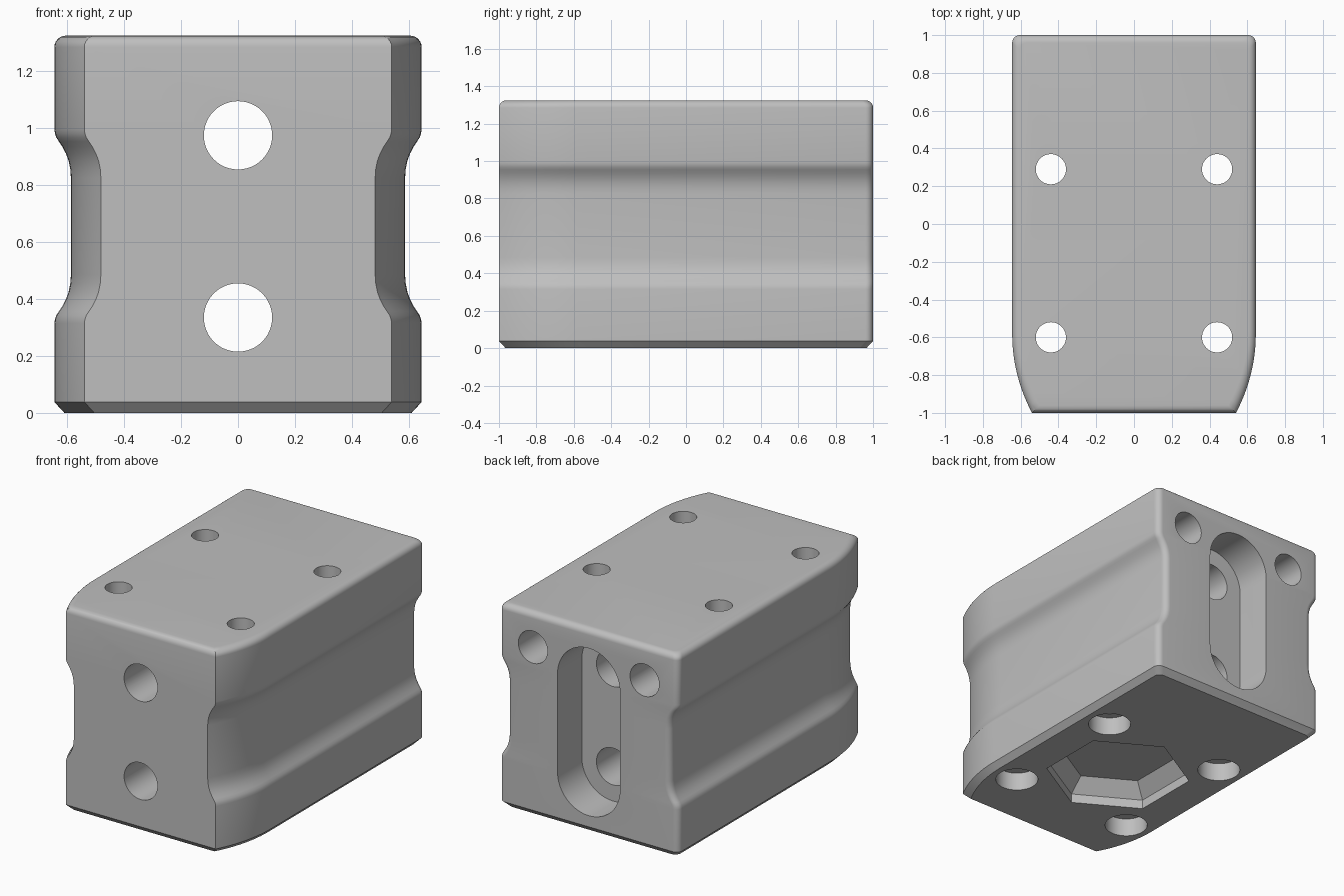
import bpy, bmesh
from math import sin, cos, pi, asin

cube = bpy.data.objects.get("Cube")
if cube:
    bpy.data.objects.remove(cube, do_unlink=True)

GREY = (0.52, 0.52, 0.52, 1)
mat = bpy.data.materials.new("satin_grey")
mat.use_nodes = True
mat.diffuse_color = GREY
mat.node_tree.nodes["Principled BSDF"].inputs["Base Color"].default_value = GREY

HW, HT = 0.645, 1.325    # half width, height
EDGE = 0.04              # rounded edge radius


def loft(name, rings):
    """Closed solid skinned through rings of equal length."""
    bm = bmesh.new()
    vr = [[bm.verts.new(p) for p in ring] for ring in rings]
    n = len(vr[0])
    for a, b in zip(vr, vr[1:]):
        for i in range(n):
            j = (i + 1) % n
            bm.faces.new((a[i], a[j], b[j], b[i]))
    bm.faces.new(vr[0][::-1])
    bm.faces.new(vr[-1])
    bmesh.ops.recalc_face_normals(bm, faces=bm.faces)
    me = bpy.data.meshes.new(name)
    bm.to_mesh(me)
    bm.free()
    me.materials.append(mat)
    ob = bpy.data.objects.new(name, me)
    bpy.context.collection.objects.link(ob)
    return ob


def circle(r, n=48, phase=0.0):
    return [(r * cos(phase + 2 * pi * i / n), r * sin(phase + 2 * pi * i / n)) for i in range(n)]


# Plan outline: straight sides, rounded back corners, nose curving inward
R = 0.89
sweep = asin(0.42 / R)
half = []
for i in range(13):
    t = sweep * (1 - i / 12)
    half.append((HW - R * (1 - cos(t)), -0.58 - R * sin(t)))
for i in range(7):
    t = pi / 2 * i / 6
    half.append((HW - EDGE + EDGE * cos(t), 1 - EDGE + EDGE * sin(t)))
plan = half + [(-x, y) for x, y in reversed(half)]


def body_ring(z, inset, groove):
    ring = []
    for x, y in plan:
        s = 1 if x > 0 else -1
        ring.append((x - s * (inset + groove), y * (1 - inset), z))
    return ring


# Waist groove: small convex lip running into a long concave fillet
lip = [(0, 0), (0.014, 0.002), (0.028, 0.007), (0.042, 0.016), (0.06, 0.028),
       (0.085, 0.041), (0.11, 0.05), (0.14, 0.056), (0.17, 0.058)]
rings = [body_ring(0, 0.035, 0), body_ring(0.038, 0, 0)]
rings += [body_ring(0.315 + dz, 0, g) for dz, g in lip]
rings += [body_ring(0.995 - dz, 0, g) for dz, g in reversed(lip)]
for i in range(7):
    t = pi / 2 * i / 6
    rings.append(body_ring(HT - EDGE + EDGE * sin(t), EDGE * (1 - cos(t)), 0))
body = loft("mounting_block", rings)


# Cutters
def bore_z(name, x, y, r, z0, z1):
    return loft(name, [[(x + a, y + b, z) for a, b in circle(r)] for z in (z0, z1)])


def bore_y(name, x, z, r, y0, y1):
    return loft(name, [[(x + a, y, z + b) for a, b in circle(r)] for y in (y0, y1)])


cutters = []
LOW, HIGH = 0.335, 0.975
# Long slot in the back
SLOT_R = 0.225
arc = [pi * i / 24 for i in range(25)]
slot = [(SLOT_R * cos(t), HIGH + SLOT_R * sin(t)) for t in arc]
slot += [(-SLOT_R * cos(t), LOW - SLOT_R * sin(t)) for t in arc]
cutters.append(loft("slot_cutter", [[(x, y, z) for x, z in slot] for y in (0.75, 1.1)]))
# Holes from the front into the slot
for z in (LOW, HIGH):
    cutters.append(bore_y("front_hole_cutter", 0, z, 0.12, -1.1, 0.85))
# Blind holes in the back, vertical screw holes with counterbores below
for x in (-1, 1):
    cutters.append(bore_y("back_hole_cutter", 0.402 * x, 1.10, 0.105, 0.5, 1.1))
    for y in (-0.6, 0.29):
        cutters.append(bore_z("screw_hole_cutter", 0.44 * x, y, 0.08, -0.1, 1.5))
        cutters.append(bore_z("counterbore_cutter", 0.44 * x, y, 0.13, -0.1, 0.12))
# Hexagonal pocket underneath, tapering above a straight rim
hexes = [(-0.1, 0.445), (0.06, 0.445), (0.15, 0.355)]
cutters.append(loft("hex_pocket_cutter", [
    [(a, b - 0.155, z) for a, b in circle(r, 6, pi / 2)] for z, r in hexes]))

bpy.context.view_layer.objects.active = body
body.select_set(True)
for c in cutters:
    c.hide_render = True
    mod = body.modifiers.new("cut", 'BOOLEAN')
    mod.operation = 'DIFFERENCE'
    mod.solver = 'EXACT'
    mod.object = c
    bpy.ops.object.modifier_apply(modifier=mod.name)
    bpy.data.objects.remove(c, do_unlink=True)

bpy.ops.object.shade_smooth_by_angle(angle=0.55)
